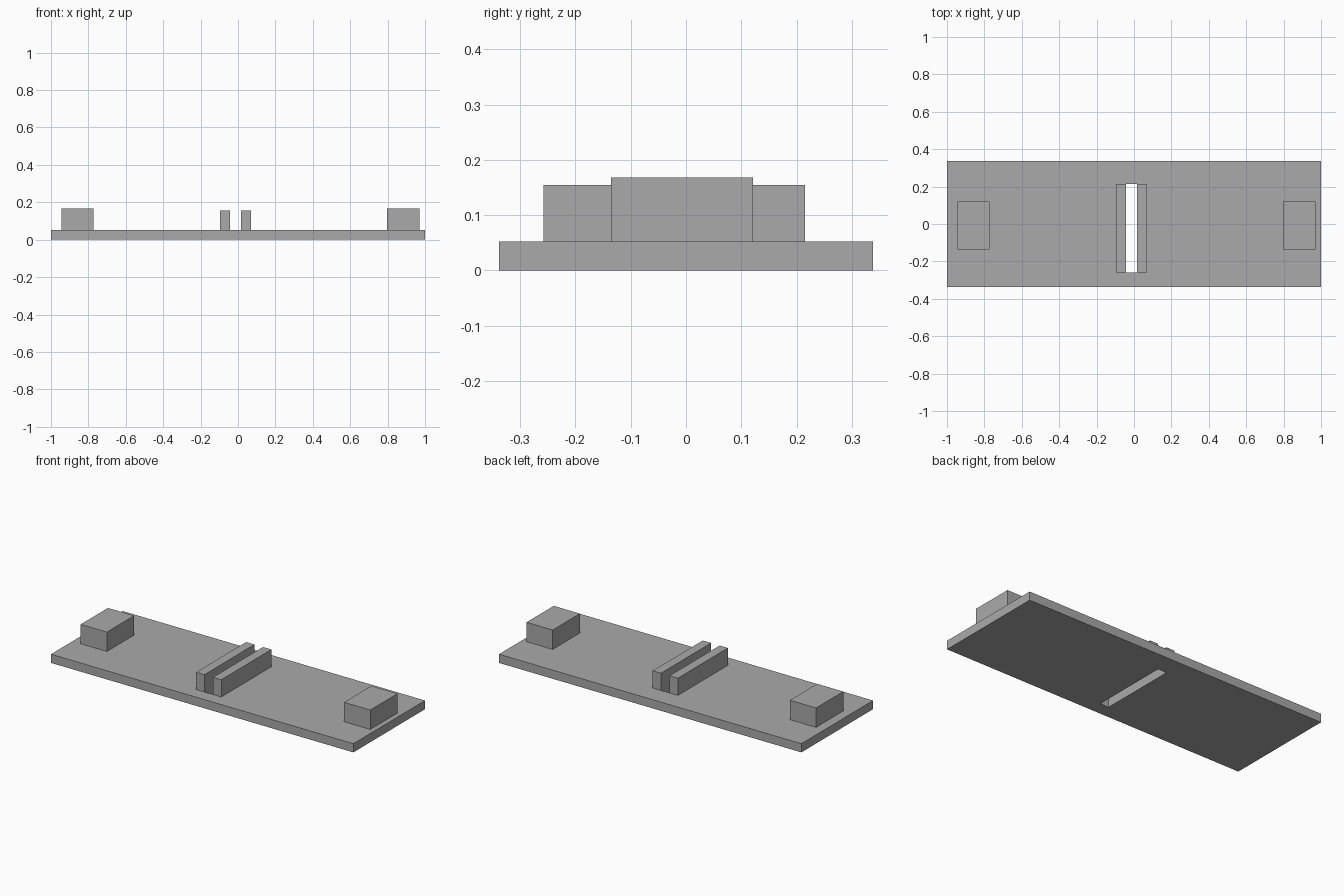
import bpy
import bmesh

cube = bpy.data.objects.get("Cube")
if cube:
    bpy.data.objects.remove(cube, do_unlink=True)

grey = bpy.data.materials.new("plain_grey")
grey.use_nodes = True
grey.diffuse_color = (0.4, 0.4, 0.4, 1)
grey.node_tree.nodes["Principled BSDF"].inputs["Base Color"].default_value = (0.4, 0.4, 0.4, 1)


def box(name, xs, ys, zs):
    """Axis-aligned box given its extent along each axis."""
    bm = bmesh.new()
    bmesh.ops.create_cube(bm, size=1)
    for v in bm.verts:
        v.co = [r[0] if c < 0 else r[1] for c, r in zip(v.co, (xs, ys, zs))]
    mesh = bpy.data.meshes.new(name)
    bm.to_mesh(mesh)
    bm.free()
    mesh.materials.append(grey)
    obj = bpy.data.objects.new(name, mesh)
    bpy.context.collection.objects.link(obj)
    return obj


TOP = 0.052
SLOT_X = (-0.042, 0.015)
SLOT_Y = (-0.258, 0.215)
RAIL_W = 0.055

# Base plate with a slot cut right through it
plate = box("base_plate", (-1, 1), (-0.338, 0.338), (0, TOP))
cutter = box("slot_cutter", SLOT_X, SLOT_Y, (-0.1, 0.2))
cutter.hide_render = True
cutter.hide_viewport = True
cut = plate.modifiers.new("slot", 'BOOLEAN')
cut.operation = 'DIFFERENCE'
cut.solver = 'EXACT'
cut.object = cutter

# Rails along both sides of the slot
box("right_rail", (SLOT_X[0] - RAIL_W, SLOT_X[0]), SLOT_Y, (TOP, 0.155))
box("left_rail", (SLOT_X[1], SLOT_X[1] + RAIL_W), SLOT_Y, (TOP, 0.155))

# End blocks
for name, x in (("right_block", -0.945), ("left_block", 0.797)):
    box(name, (x, x + 0.173), (-0.136, 0.121), (TOP, 0.168))
